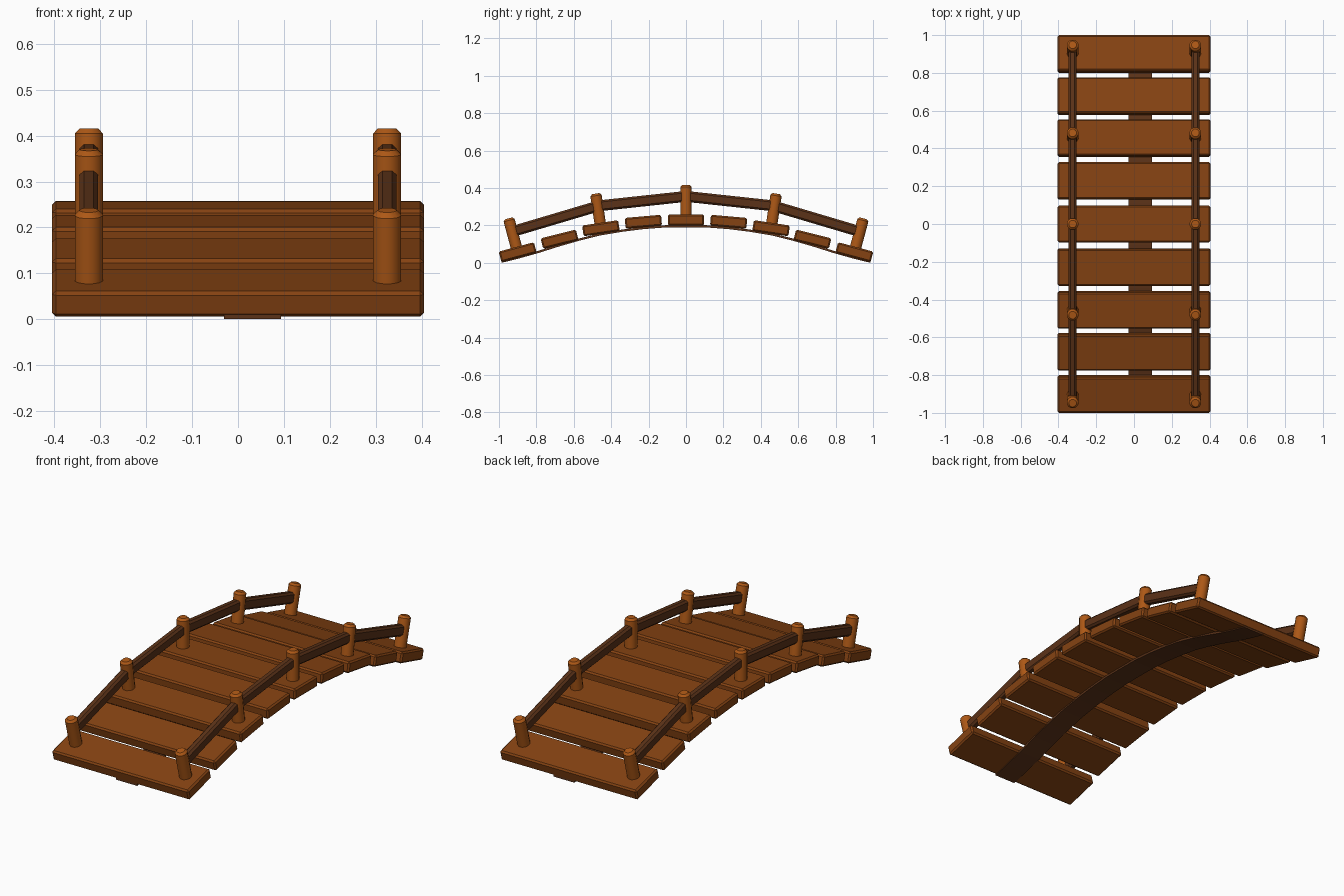
import bpy, bmesh, math
from mathutils import Vector, Matrix

if "Cube" in bpy.data.objects:
    bpy.data.objects.remove(bpy.data.objects["Cube"])


def mat(name, rgb):
    m = bpy.data.materials.new(name)
    m.diffuse_color = (*rgb, 1)
    m.use_nodes = True
    m.node_tree.nodes["Principled BSDF"].inputs["Base Color"].default_value = m.diffuse_color
    return m


PLANK = mat("plank brown", (0.235, 0.055, 0.006))
POST = mat("post orange brown", (0.42, 0.098, 0.008))
RAIL = mat("dark rail brown", (0.105, 0.032, 0.009))


def finish(bm, name, material, matrix=None):
    bmesh.ops.recalc_face_normals(bm, faces=bm.faces)
    me = bpy.data.meshes.new(name)
    bm.to_mesh(me)
    bm.free()
    me.materials.append(material)
    ob = bpy.data.objects.new(name, me)
    if matrix:
        ob.matrix_world = matrix
    bpy.context.collection.objects.link(ob)
    return ob


def beveled_box(name, size, bevel, material, matrix):
    bm = bmesh.new()
    bmesh.ops.create_cube(bm, size=1)
    bmesh.ops.scale(bm, vec=size, verts=bm.verts)
    bmesh.ops.bevel(bm, geom=bm.edges[:], offset=bevel, segments=1,
                    affect='EDGES', profile=0.5)
    return finish(bm, name, material, matrix)


def post(name, matrix, z0, z1, r=0.0315, chamfer=0.011, n=12):
    bm = bmesh.new()
    profile = [(r, z0), (r, z1 - chamfer), (r - chamfer, z1)]
    rings = [[bm.verts.new((a * math.cos(2 * math.pi * (i + .5) / n),
                            a * math.sin(2 * math.pi * (i + .5) / n), z))
              for i in range(n)] for a, z in profile]
    for lo, hi in zip(rings, rings[1:]):
        for i in range(n):
            j = (i + 1) % n
            f = bm.faces.new((lo[i], lo[j], hi[j], hi[i]))
            f.smooth = True
    bm.faces.new(rings[0])
    bm.faces.new(rings[-1])
    bm.normal_update()
    for e in bm.edges:
        if e.calc_face_angle(0) > math.radians(35):
            e.smooth = False
    return finish(bm, name, POST, matrix)


# deck planks following the arch: (y, z, tilt in degrees)
half = [(0, .229, 0), (.228, .2195, 5), (.455, .185, 8.5),
        (.676, .126, 14), (.9, .057, 15)]
arch = [(-y, z, t) for y, z, t in half[:0:-1]] + [(y, z, -t) for y, z, t in half]
T = 0.058
for i, (y, z, tilt) in enumerate(arch):
    m = Matrix.Translation((0, y, z)) @ Matrix.Rotation(math.radians(tilt), 4, 'X')
    beveled_box("plank_%d" % i, (.81, .195, T), .008, PLANK, m)
    # a pair of posts on every other plank
    if i % 2 == 0:
        for s in (-1, 1):
            post("post_%d_%s" % (i, "left" if s < 0 else "right"),
                 m @ Matrix.Translation((s * .325, 0, 0)), 0, .187)

# handrails between neighbouring posts
rail_pts = [(-.925, .168), (-.464, .305), (0, .355), (.464, .305), (.925, .168)]
for s in (-1, 1):
    for k, (a, b) in enumerate(zip(rail_pts, rail_pts[1:])):
        pa, pb = Vector((s * .325, *a)), Vector((s * .325, *b))
        d = pb - pa
        m = (Matrix.Translation((pa + pb) / 2)
             @ Matrix.Rotation(math.atan2(d.z, d.y), 4, 'X'))
        beveled_box("rail_%d_%s" % (k, "left" if s < 0 else "right"),
                    (.041, d.length, .058), .010, RAIL, m)

# thin support strip under the deck, slightly off centre
h = [(0, .202), (.11, .201), (.228, .192), (.34, .178), (.455, .159),
     (.565, .132), (.676, .1), (.79, .064), (.9, .033), (.987, .012)]
path = [(-y, z) for y, z in h[:0:-1]] + h
bm = bmesh.new()
rings = [[bm.verts.new((x, y, z + dz)) for x, dz in
          ((-.03, 0), (.094, 0), (.094, -.012), (-.03, -.012))] for y, z in path]
for a, b in zip(rings, rings[1:]):
    for i in range(4):
        j = (i + 1) % 4
        bm.faces.new((a[i], a[j], b[j], b[i]))
bm.faces.new(rings[0])
bm.faces.new(rings[-1])
finish(bm, "support_strip", RAIL)
